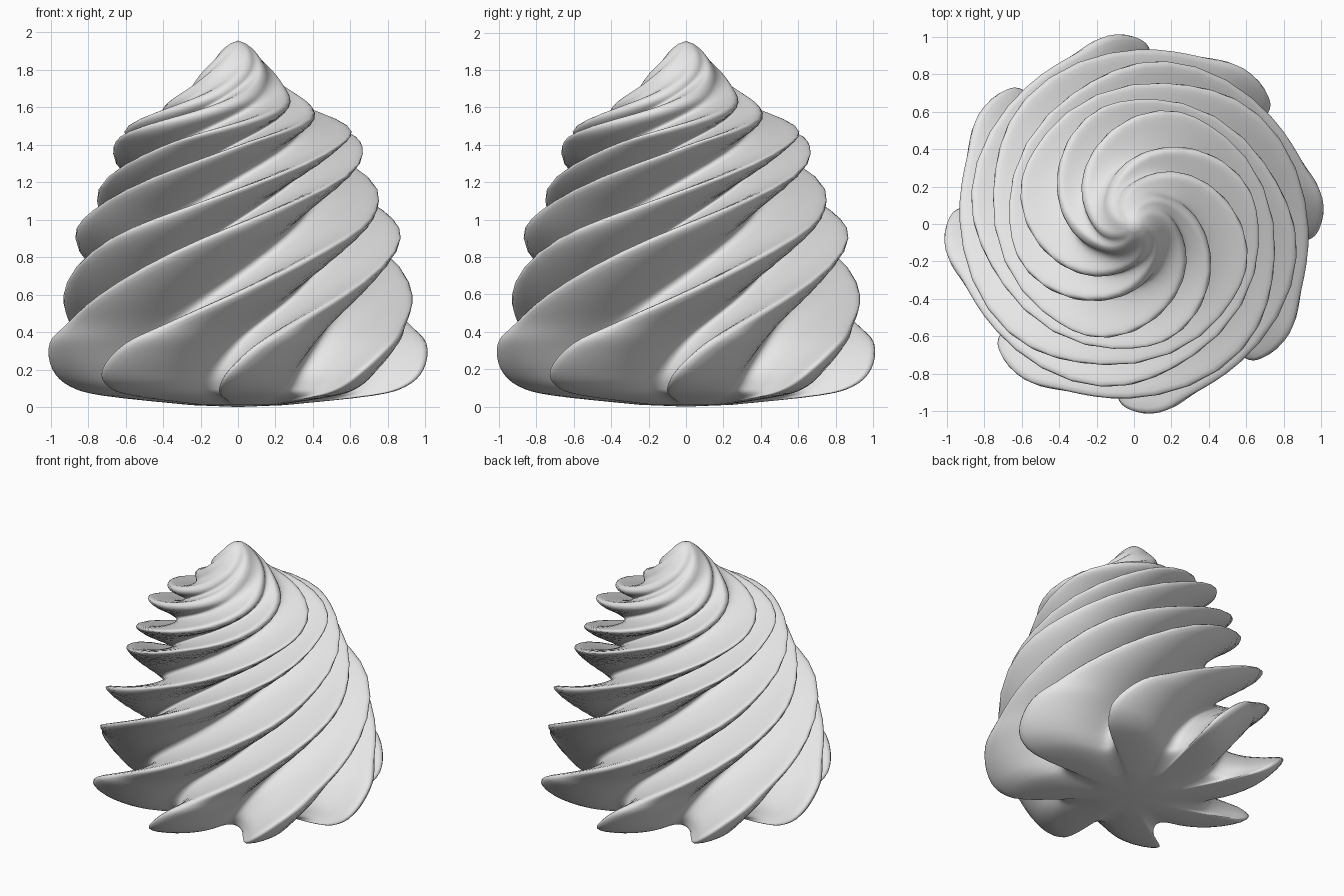
import bpy, bmesh
from math import sin, cos, radians, pi

cube = bpy.data.objects.get("Cube")
if cube:
    bpy.data.objects.remove(cube, do_unlink=True)

LOBES, SEGS, STEPS = 8, 192, 4

# height, ridge radius, groove radius, twist and alternate lobe offset in degrees
PROFILE = [
    (0.01, 0.25, 0.24, -4, 0), (0.06, 0.72, 0.48, -3, 0), (0.11, 0.9, 0.55, -1, 0),
    (0.2, 0.99, 0.59, 3, 0), (0.34, 1.015, 0.6, 13, -1), (0.45, 0.96, 0.59, 25, -2),
    (0.6, 0.93, 0.57, 45, -3), (0.9, 0.885, 0.51, 87, -3.5), (1.1, 0.77, 0.45, 123, -4),
    (1.35, 0.675, 0.42, 178, -4), (1.47, 0.625, 0.38, 210, -4),
    (1.6, 0.42, 0.31, 253, -4), (1.7, 0.27, 0.23, 285, -4), (1.8, 0.18, 0.165, 315, -4),
    (1.9, 0.09, 0.087, 342, -3), (1.94, 0.04, 0.04, 350, 0),
]


def smooth_rows(rows, steps):
    """Catmull-Rom refinement of the profile."""
    out = []
    for i in range(len(rows) - 1):
        a, b, c, d = (rows[min(max(i + k, 0), len(rows) - 1)] for k in (-1, 0, 1, 2))
        for s in range(steps):
            t = s / steps
            out.append([q + t / 2 * (r - p + t * (2*p - 5*q + 4*r - w + t * (3*(q - r) + w - p)))
                        for p, q, r, w in zip(a, b, c, d)])
    return out + [list(rows[-1])]


def ring_point(i, z, ridge, groove, twist, offset):
    """Point on the star section; ridges lean clockwise, alternate ones are offset."""
    a = 2 * pi * i / SEGS
    f = (0.5 + 0.5 * cos(LOBES * a)) ** 1.15
    depth = (ridge - groove) / ridge
    ang = a + radians(7 + twist + offset * cos(LOBES / 2 * a))
    ang += depth * (0.12 - 0.6 * f ** 2)
    r = groove + (ridge - groove) * f
    return (r * cos(ang), r * sin(ang), z)


# swirl body
bm = bmesh.new()
rings = [[bm.verts.new(ring_point(i, *row)) for i in range(SEGS)]
         for row in smooth_rows(PROFILE, STEPS)]
for low, high in zip(rings, rings[1:]):
    for i in range(SEGS):
        j = (i + 1) % SEGS
        bm.faces.new((low[i], low[j], high[j], high[i]))

# closed underside and rounded peak
bottom = bm.verts.new((0, 0, 0))
peak = bm.verts.new((0, 0, 1.955))
for i in range(SEGS):
    j = (i + 1) % SEGS
    bm.faces.new((bottom, rings[0][j], rings[0][i]))
    bm.faces.new((peak, rings[-1][i], rings[-1][j]))

mesh = bpy.data.meshes.new("cream_swirl")
bm.to_mesh(mesh)
bm.free()
mesh.shade_smooth()
swirl = bpy.data.objects.new("cream_swirl", mesh)
bpy.context.collection.objects.link(swirl)

# single pale colour
mat = bpy.data.materials.new("pale_cream")
mat.use_nodes = True
colour = (0.8, 0.8, 0.8, 1)
mat.diffuse_color = colour
mat.node_tree.nodes["Principled BSDF"].inputs["Base Color"].default_value = colour
mesh.materials.append(mat)
